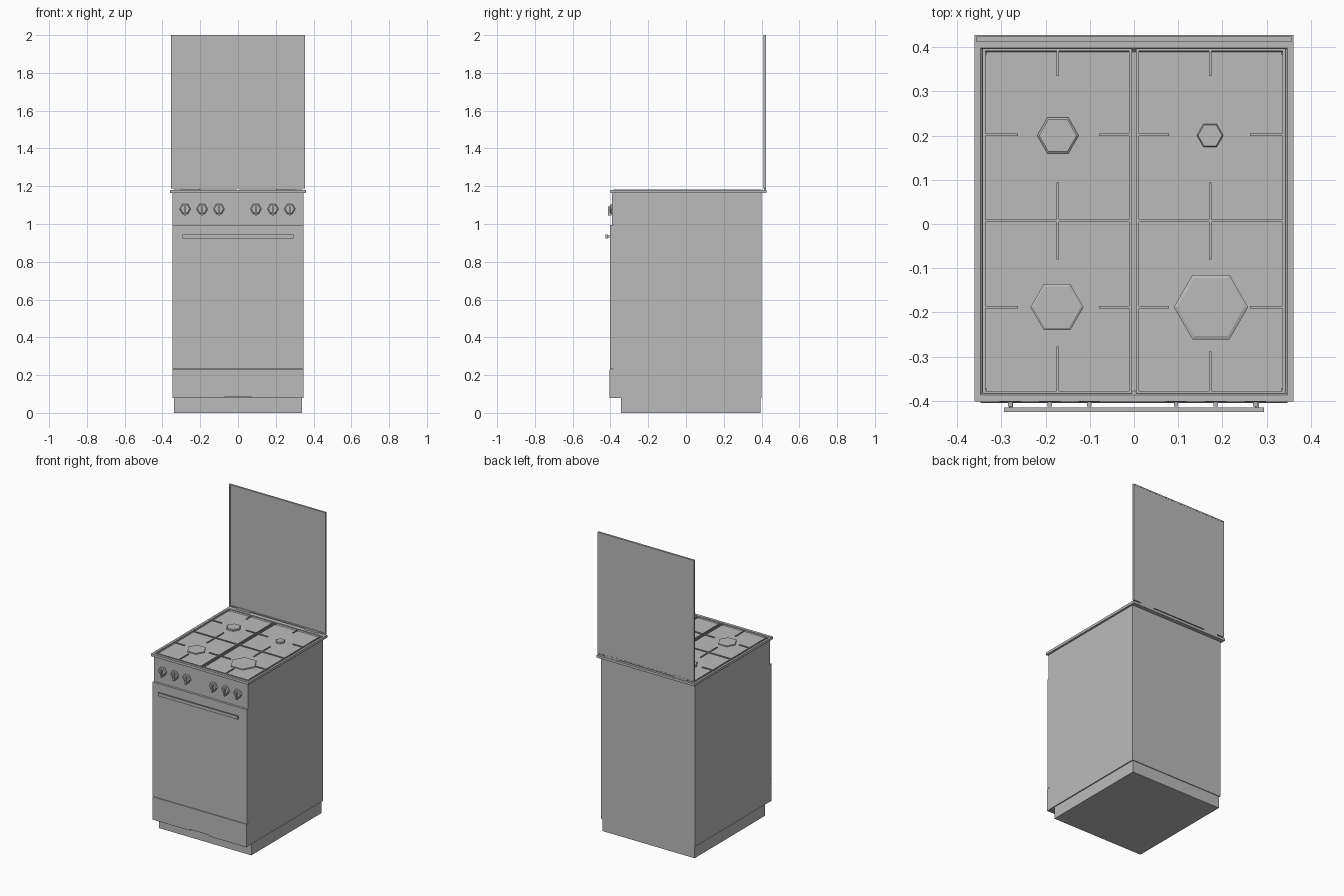
import bpy
import bmesh
import math
from mathutils import Matrix

cube = bpy.data.objects.get("Cube")
if cube:
    bpy.data.objects.remove(cube, do_unlink=True)

# One plain grey for every part
grey = bpy.data.materials.new("plain grey")
grey.use_nodes = True
colour = (0.5, 0.5, 0.5, 1)
grey.diffuse_color = colour
grey.node_tree.nodes["Principled BSDF"].inputs["Base Color"].default_value = colour


def finish(name, bm):
    bmesh.ops.recalc_face_normals(bm, faces=bm.faces)
    mesh = bpy.data.meshes.new(name)
    bm.to_mesh(mesh)
    bm.free()
    mesh.materials.append(grey)
    obj = bpy.data.objects.new(name, mesh)
    bpy.context.scene.collection.objects.link(obj)
    return obj


def add_box(bm, x, y, z):
    """Box from (low, high) pairs."""
    verts = bmesh.ops.create_cube(bm, size=1)["verts"]
    for v in verts:
        v.co = [lo + (c + 0.5) * (hi - lo) for c, (lo, hi) in zip(v.co, (x, y, z))]


def boxes(name, *parts):
    bm = bmesh.new()
    for part in parts:
        add_box(bm, *part)
    return finish(name, bm)


def add_rings(bm, rings, matrix):
    """Hexagonal solid through (radius, height) rings."""
    loops = []
    for r, h in rings:
        loops.append([bm.verts.new(matrix @ Matrix.Translation((
            r * math.cos(i * math.pi / 3), r * math.sin(i * math.pi / 3), h)).translation)
            for i in range(6)])
    for a, b in zip(loops, loops[1:]):
        for i in range(6):
            j = (i + 1) % 6
            bm.faces.new((a[i], a[j], b[j], b[i]))
    bm.faces.new(loops[0])
    bm.faces.new(loops[-1])


# Cabinet, plinth and front panels
boxes("plinth", ((-0.34, 0.34), (-0.345, 0.395), (0, 0.08)))
boxes("cabinet", ((-0.347, 0.347), (-0.385, 0.4), (0.08, 1.167)))
boxes("control_panel", ((-0.347, 0.347), (-0.392, -0.385), (0.997, 1.167)))
boxes("oven_door", ((-0.347, 0.347), (-0.403, -0.385), (0.233, 0.995)))
boxes("drawer_front",
      ((-0.347, 0.347), (-0.405, -0.385), (0.086, 0.231)),
      ((-0.347, -0.07), (-0.405, -0.385), (0.078, 0.086)),
      ((0.07, 0.347), (-0.405, -0.385), (0.078, 0.086)))

# Door handle on two posts
boxes("door_handle",
      ((-0.294, 0.294), (-0.425, -0.415), (0.924, 0.944)),
      *[((s * 0.278 - 0.005, s * 0.278 + 0.005), (-0.416, -0.4), (0.929, 0.939))
        for s in (-1, 1)])

# Hob with a sunken pan: outer slab, rim and sloping inner wall
bm = bmesh.new()
cy = 0.013
levels = [(0.36, 0.414, 1.163), (0.36, 0.414, 1.18), (0.347, 0.392, 1.18), (0.338, 0.383, 1.17)]
loops = []
for i, (hx, hy, z) in enumerate(levels):
    mid = cy if i < 2 else 0.006
    loops.append([bm.verts.new((sx * hx, mid + sy * hy, z))
                  for sx, sy in ((-1, -1), (1, -1), (1, 1), (-1, 1))])
for a, b in zip(loops, loops[1:]):
    for i in range(4):
        j = (i + 1) % 4
        bm.faces.new((a[i], a[j], b[j], b[i]))
bm.faces.new(loops[0])
bm.faces.new(loops[-1])
finish("hob", bm)

# Pan supports: one wire frame with fingers per side
T = 0.003
ZB = (1.177, 1.183)


def bar_x(x0, x1, y):
    return ((x0, x1), (y - T, y + T), ZB)


def bar_y(x, y0, y1):
    return ((x - T, x + T), (y0, y1), ZB)


for side, sign in (("left", 1), ("right", -1)):
    def mx(part):
        a, b = sorted((part[0][0] * sign, part[0][1] * sign))
        return ((a, b), part[1], part[2])
    parts = [bar_x(0.005, 0.342, y) for y in (-0.38, 0.007, 0.394)]
    parts += [bar_y(x, -0.383, 0.397) for x in (0.008, 0.339)]
    for y in (-0.188, 0.202):
        parts += [bar_x(0.005, 0.079, y), bar_x(0.262, 0.342, y)]
    front_end = -0.288 if sign > 0 else -0.277
    parts += [bar_y(0.172, -0.38, front_end), bar_y(0.172, -0.08, 0.094),
              bar_y(0.172, 0.335, 0.394)]
    # feet at the frame corners
    parts += [((x - T, x + T), (y - T, y + T), (1.169, 1.178))
              for x in (0.008, 0.335) for y in (-0.375, 0.385)]
    boxes(side + "_pan_support", *[mx(p) for p in parts])

# Burners with chamfered caps
for name, x, y, r in (("back_right_burner", -0.172, 0.2, 0.047),
                      ("back_left_burner", 0.172, 0.2, 0.03),
                      ("front_right_burner", -0.174, -0.188, 0.06),
                      ("front_left_burner", 0.174, -0.188, 0.084)):
    bm = bmesh.new()
    add_rings(bm, [(r, 1.169), (r, 1.178), (r * 0.9, 1.181)], Matrix.Translation((x, y, 0)))
    finish(name, bm)

# Control knobs: hexagonal dial with a grip bar
for i, x in enumerate((-0.28, -0.19, -0.101, 0.095, 0.185, 0.274)):
    bm = bmesh.new()
    place = Matrix.Translation((x, -0.391, 1.08)) @ Matrix.Rotation(math.pi / 2, 4, "X")
    add_rings(bm, [(0.03, 0), (0.03, 0.006), (0.024, 0.011)], place)
    add_box(bm, (x - 0.005, x + 0.005), (-0.412, -0.395), (1.046, 1.093))
    finish("knob_%d" % (i + 1), bm)

# Raised lid: sheet with a thin border and a hinge rail
boxes("lid", ((-0.355, 0.355), (0.416, 0.423), (1.19, 2.0)))
boxes("lid_border",
      *[((s * 0.352 - 0.004, s * 0.352 + 0.004), (0.411, 0.424), (1.19, 2.0)) for s in (-1, 1)],
      *[((-0.355, 0.355), (0.411, 0.424), (z, z + 0.008)) for z in (1.187, 1.992)])
boxes("lid_hinges",
      *[((s * 0.25 - 0.05, s * 0.25 + 0.05), (0.414, 0.424), (1.178, 1.192)) for s in (-1, 1)])
